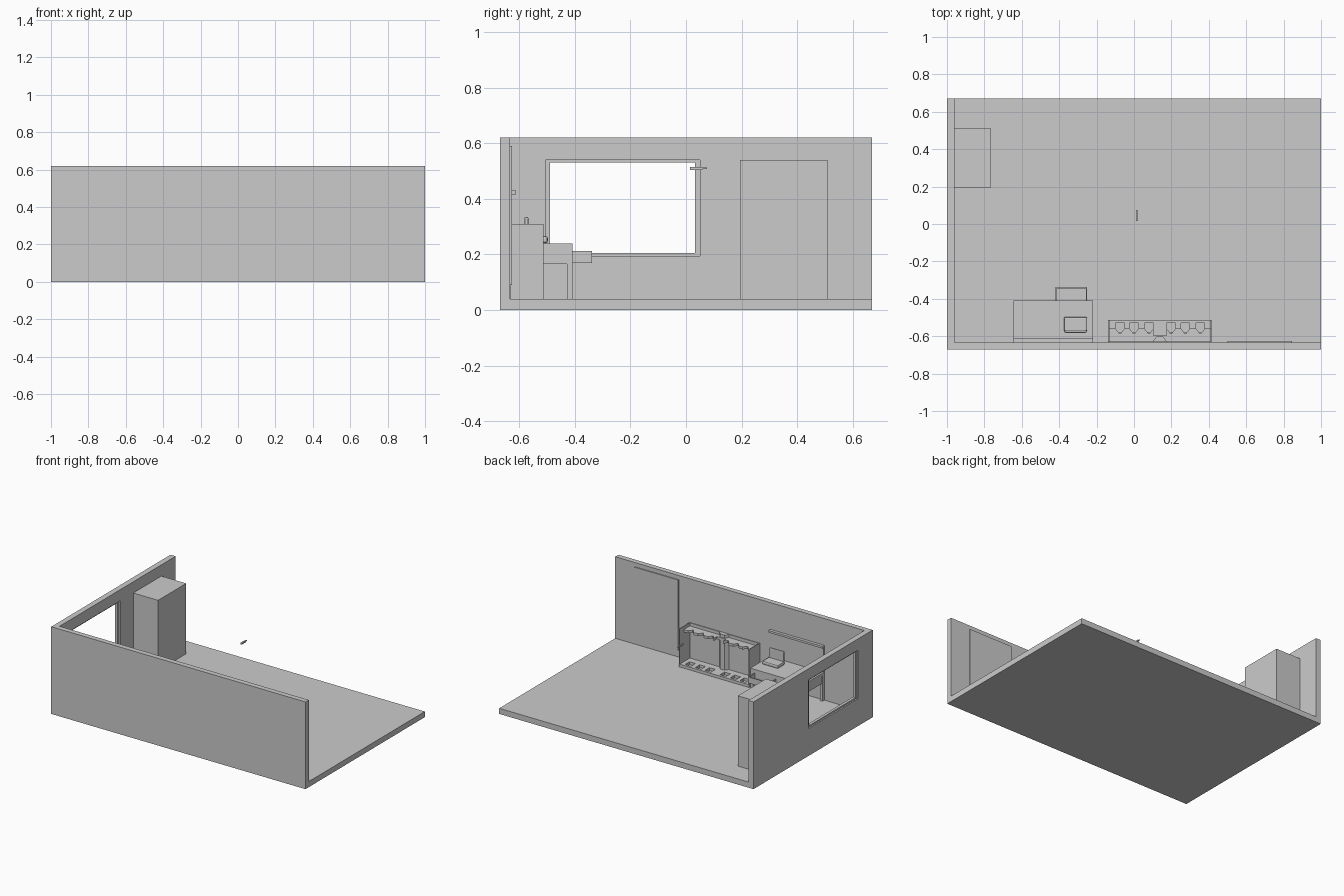
import bpy, bmesh

if "Cube" in bpy.data.objects:
    bpy.data.objects.remove(bpy.data.objects["Cube"])

mat = bpy.data.materials.new("light grey")
mat.diffuse_color = (0.6, 0.6, 0.6, 1)
mat.use_nodes = True
mat.node_tree.nodes["Principled BSDF"].inputs["Base Color"].default_value = mat.diffuse_color


def finish(name, bm):
    bmesh.ops.recalc_face_normals(bm, faces=bm.faces)
    me = bpy.data.meshes.new(name)
    bm.to_mesh(me)
    bm.free()
    me.materials.append(mat)
    ob = bpy.data.objects.new(name, me)
    bpy.context.collection.objects.link(ob)
    return ob


def add_box(bm, x, y, z):
    vs = bmesh.ops.create_cube(bm, size=1)["verts"]
    for v in vs:
        v.co = [r[0] + (c + 0.5) * (r[1] - r[0]) for r, c in zip((x, y, z), v.co)]


def boxes(name, *items):
    bm = bmesh.new()
    for it in items:
        add_box(bm, *it)
    return finish(name, bm)


def prism(name, pts, z0, z1):
    """Extrude an xy outline from z0 to z1."""
    bm = bmesh.new()
    f = bm.faces.new([bm.verts.new((px, py, z0)) for px, py in pts])
    r = bmesh.ops.extrude_face_region(bm, geom=[f])
    for g in r["geom"]:
        if isinstance(g, bmesh.types.BMVert):
            g.co.z = z1
    return finish(name, bm)


def ring(name, x, outer, inner):
    """Rectangular ring in the yz plane; outer/inner = (y0, y1, z0, z1)."""
    a, b, c, d = outer
    e, f, g, h = inner
    return boxes(name, (x, (a, e), (c, d)), (x, (f, b), (c, d)),
                 (x, (e, f), (c, g)), (x, (e, f), (h, d)))


def bevel(ob, w, seg=2):
    m = ob.modifiers.new("bevel", "BEVEL")
    m.width, m.segments = w, seg


# Room shell
F = 0.04
boxes("floor", ((-1, 1), (-0.67, 0.67), (0, F)))
boxes("front_wall", ((-1, 1), (-0.67, -0.633), (F, 0.62)))
hole = (-0.505, 0.05, 0.195, 0.54)
ring("window_wall", (-1, -0.96), (-0.633, 0.67, F, 0.62), hole)
ring("window_frame", (-0.99, -0.97), hole, (-0.489, 0.033, 0.205, 0.53))

# Thin board on the wall, and wardrobe
boxes("door_panel", ((0.5, 0.845), (-0.633, -0.626), (0.09, 0.59)))
boxes("wardrobe", ((-0.96, -0.765), (0.195, 0.51), (F, 0.54)))

# Table: top, legs, aprons
tx0, tx1, ty0, ty1 = -0.645, -0.22, -0.632, -0.408
L = 0.02
boxes("table_top", ((tx0, tx1), (ty0, ty1), (0.22, 0.24)))
for i, x in enumerate((tx0, tx1 - L)):
    for j, y in enumerate((ty0, ty1 - L)):
        boxes(f"table_leg_{i}{j}", ((x, x + L), (y, y + L), (F, 0.22)))
    boxes(f"side_apron_{i}", ((x + 0.003, x + L - 0.003), (ty0 + L, ty1 - L), (0.165, 0.22)))
for j, y in enumerate((ty0, ty1 - L)):
    boxes(f"long_apron_{j}", ((tx0 + L, tx1 - L), (y + 0.003, y + L - 0.003), (0.165, 0.22)))

# Open drawer pulled out of the table
dx0, dx1, dy0, dy1, t = -0.42, -0.25, -0.43, -0.338, 0.006
boxes("drawer", ((dx0, dx1), (dy0, dy1), (0.17, 0.176)),
      ((dx0, dx0 + t), (dy0, dy1), (0.17, 0.213)),
      ((dx1 - t, dx1), (dy0, dy1), (0.17, 0.213)),
      ((dx0, dx1), (dy1 - t, dy1), (0.17, 0.213)))

# Board and rail above the table
boxes("back_board", ((tx0, tx1), (-0.633, -0.626), (0.24, 0.415)))
boxes("wall_rail", ((tx0, tx1), (-0.633, -0.612), (0.415, 0.43)))

# Desk device: base slab and upright screen
bevel(boxes("device_base", ((-0.375, -0.25), (-0.575, -0.497), (0.241, 0.266))), 0.008)
bevel(boxes("device_screen", ((-0.372, -0.253), (-0.582, -0.566), (0.25, 0.335))), 0.007)

# Open rack cabinet
cx0, cx1, cy0, cy1, top = -0.138, 0.415, -0.632, -0.513, 0.31
boxes("rack_sides", ((cx0, cx0 + 0.006), (cy0, cy1), (F, top)),
      ((cx1 - 0.006, cx1), (cy0, cy1), (F, top)))
boxes("rack_back", ((cx0, cx1), (cy0, cy0 + 0.005), (F, top)))

# Slotted base of the rack
slots = [-0.075, 0.0, 0.08, 0.198, 0.275, 0.355]
hw = 0.023
edges = [cx0 + 0.006] + [s + k for s in slots for k in (-hw, hw)] + [cx1 - 0.006]
strips = [((edges[i], edges[i + 1]), (-0.58, -0.53), (F, 0.06)) for i in range(0, len(edges), 2)]
boxes("rack_base", ((cx0, cx1), (cy0, -0.58), (F, 0.06)),
      ((cx0, cx1), (-0.53, cy1), (F, 0.06)), *strips)

# Notched upper rest, split in the middle by a deeper gap
pts = [(cx0 + 0.006, cy0 + 0.005), (cx0 + 0.006, -0.56)]
for i, s in enumerate(slots):
    if i == 3:
        pts += [(0.103, -0.56), (0.103, -0.595), (0.173, -0.595), (0.173, -0.56)]
    pts += [(s - hw, -0.56), (s - 0.003, -0.586), (s + 0.003, -0.586), (s + hw, -0.56)]
pts = [p for p in pts if p[0] != 0.173 or p[1] != -0.56]
pts += [(cx1 - 0.006, -0.56), (cx1 - 0.006, cy0 + 0.005)]
prism("rack_rest", pts, 0.27, 0.288)

# Centre post of the rack
prism("rack_post", [(0.1, -0.628), (0.12, -0.602), (0.155, -0.602), (0.175, -0.628)], F, top)

# Small floating handle
boxes("small_handle", ((0.01, 0.02), (0.015, 0.06), (0.504, 0.515)),
      ((0.012, 0.018), (0.06, 0.075), (0.507, 0.512)))
